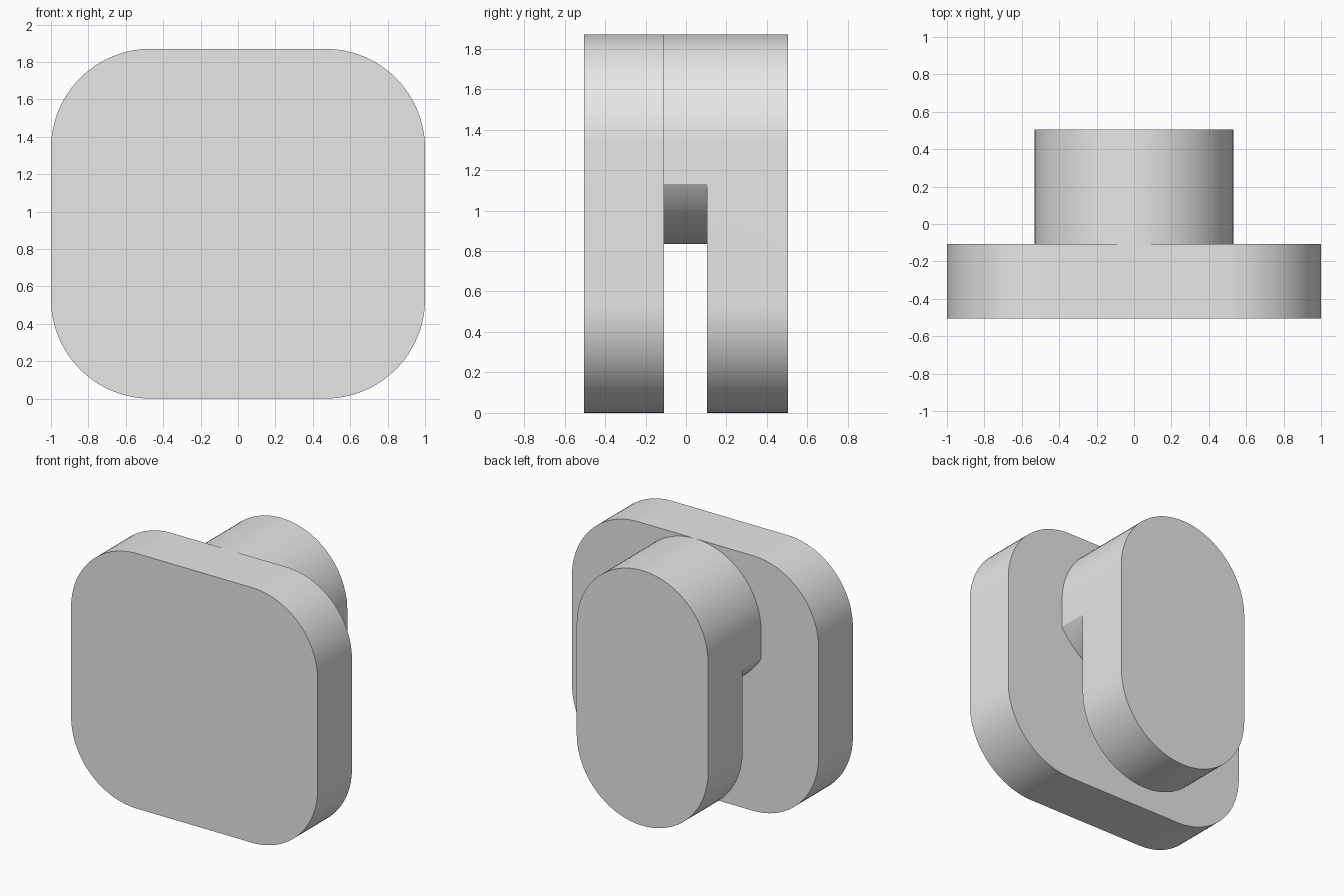
import bpy
import bmesh
from math import sin, cos, pi, asin

cube = bpy.data.objects.get("Cube")
if cube:
    bpy.data.objects.remove(cube, do_unlink=True)

HEIGHT = 1.87
RADIUS = 0.533
FRONT, PLATE_BACK, GAP_BACK, BACK = -0.505, -0.108, 0.105, 0.505

grey = bpy.data.materials.new("plain grey")
grey.use_nodes = True
color = (0.8, 0.8, 0.8, 1)
grey.diffuse_color = color
grey.node_tree.nodes["Principled BSDF"].inputs["Base Color"].default_value = color


def arc(cx, cz, r, start, end, steps=24):
    """Points along an arc in the XZ plane."""
    angles = [start + (end - start) * i / steps for i in range(steps + 1)]
    return [(cx + r * cos(a), cz + r * sin(a)) for a in angles]


def rounded_outline(half_width, r):
    """Rounded rectangle standing on z = 0."""
    points = []
    corners = [(1, 1), (-1, 1), (-1, -1), (1, -1)]
    for i, (sx, sz) in enumerate(corners):
        cz = HEIGHT / 2 + sz * (HEIGHT / 2 - r)
        points += arc(sx * (half_width - r), cz, r, i * pi / 2, (i + 1) * pi / 2)
    return points


def extrude_profile(name, points, y0, y1):
    """Extrude an XZ outline from y0 to y1."""
    bm = bmesh.new()
    face = bm.faces.new([bm.verts.new((x, y0, z)) for x, z in points])
    result = bmesh.ops.extrude_face_region(bm, geom=[face])
    moved = [v for v in result["geom"] if isinstance(v, bmesh.types.BMVert)]
    bmesh.ops.translate(bm, verts=moved, vec=(0, y1 - y0, 0))
    bmesh.ops.remove_doubles(bm, verts=bm.verts, dist=1e-5)
    bmesh.ops.recalc_face_normals(bm, faces=bm.faces)
    mesh = bpy.data.meshes.new(name)
    bm.to_mesh(mesh)
    bm.free()
    mesh.materials.append(grey)
    obj = bpy.data.objects.new(name, mesh)
    bpy.context.collection.objects.link(obj)
    return obj


def select_only(obj):
    bpy.ops.object.select_all(action="DESELECT")
    obj.select_set(True)
    bpy.context.view_layer.objects.active = obj


# Wide front plate
plate = extrude_profile("front_plate", rounded_outline(1, RADIUS), FRONT, PLATE_BACK)

# Back tab and its bridge to the plate, as one capsule
hook = extrude_profile("back_hook", rounded_outline(RADIUS, RADIUS), PLATE_BACK, BACK)

# Slot below the bridge, whose underside bulges downwards
arc_radius, arc_center = 0.629, 1.464
spread = asin(0.6 / arc_radius)
slot = arc(0, arc_center, arc_radius, -pi / 2 - spread, -pi / 2 + spread, 48)
slot += [(0.6, -0.2), (-0.6, -0.2)]
cutter = extrude_profile("slot_cutter", slot, PLATE_BACK - 0.1, GAP_BACK)
cutter.hide_render = True

cut = hook.modifiers.new("slot", "BOOLEAN")
cut.operation = "DIFFERENCE"
cut.solver = "EXACT"
cut.object = cutter
select_only(hook)
bpy.ops.object.modifier_apply(modifier=cut.name)
bpy.data.objects.remove(cutter, do_unlink=True)

for obj in (plate, hook):
    select_only(obj)
    bpy.ops.object.shade_smooth_by_angle(angle=pi / 6)
